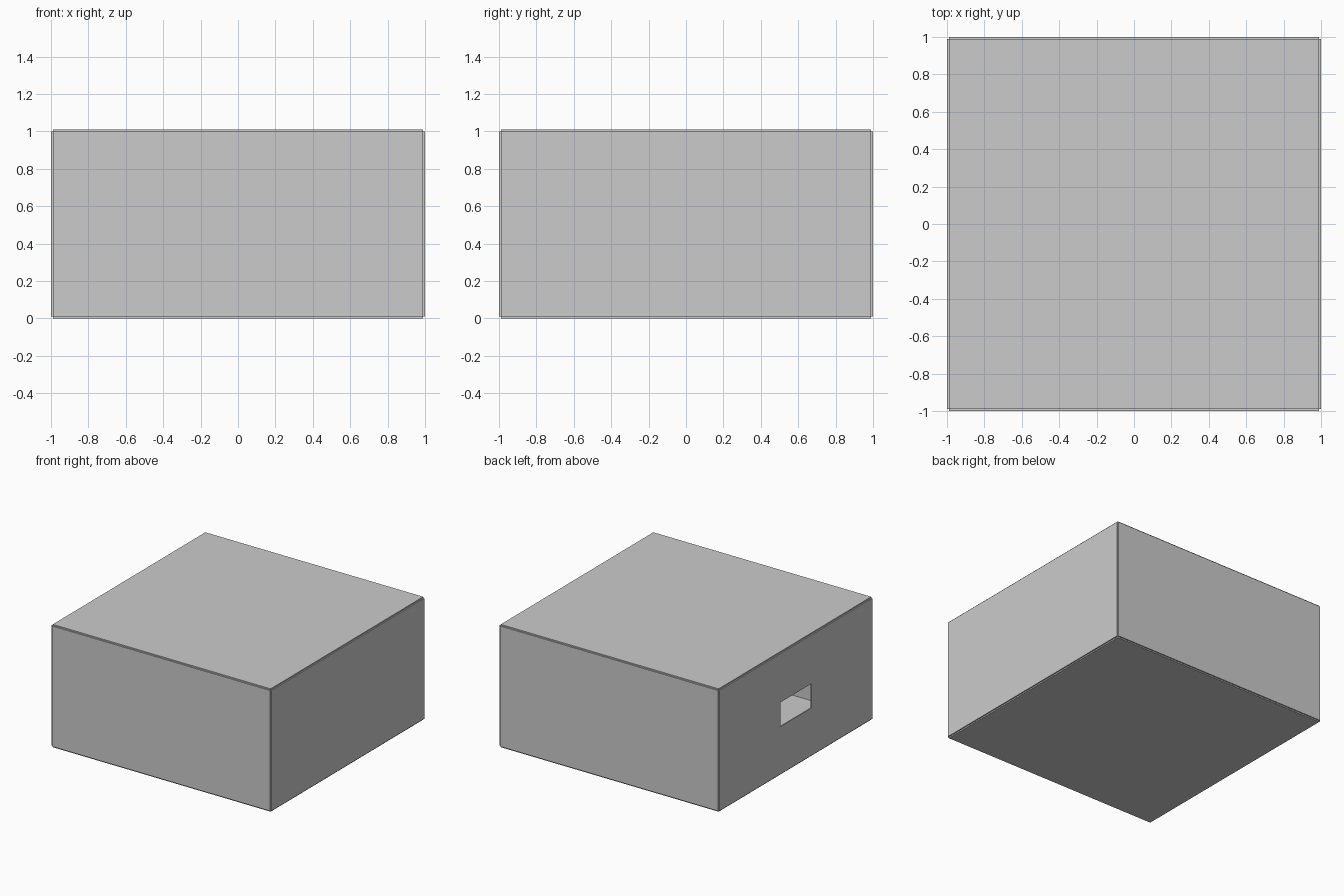
import bpy

if "Cube" in bpy.data.objects:
    bpy.data.objects.remove(bpy.data.objects["Cube"])

T = 0.01             # panel thickness
IN = 1 - T           # inner half width
Z0, Z1 = T, 1.0      # wall bottom and top


def box(name, lo, hi):
    mid = [(a + b) / 2 for a, b in zip(lo, hi)]
    bpy.ops.mesh.primitive_cube_add(size=1, location=mid)
    ob = bpy.context.object
    ob.name = name
    ob.scale = [b - a for a, b in zip(lo, hi)]
    bpy.ops.object.transform_apply(location=False, rotation=False, scale=True)
    return ob


# Floor and lid, inset so the corners stay notched
box("floor_panel", (-IN, -IN, 0), (IN, IN, Z0))
box("lid_panel", (-IN, -IN, Z1), (IN, IN, Z1 + T))

# Four thin walls around the hollow interior
box("front_wall", (-IN, -1, Z0), (IN, -IN, Z1))
box("back_wall", (-IN, IN, Z0), (IN, 1, Z1))
box("right_wall", (IN, -IN, Z0), (1, IN, Z1))
left = box("left_wall", (-1, -IN, Z0), (-IN, IN, Z1))

# Rectangular opening in the left wall
cutter = box("opening_cutter", (-1.1, -0.2, 0.4), (-0.9, 0.2, 0.6))
cutter.hide_render = True
cutter.display_type = 'WIRE'
cut = left.modifiers.new("opening", 'BOOLEAN')
cut.operation = 'DIFFERENCE'
cut.solver = 'EXACT'
cut.object = cutter
